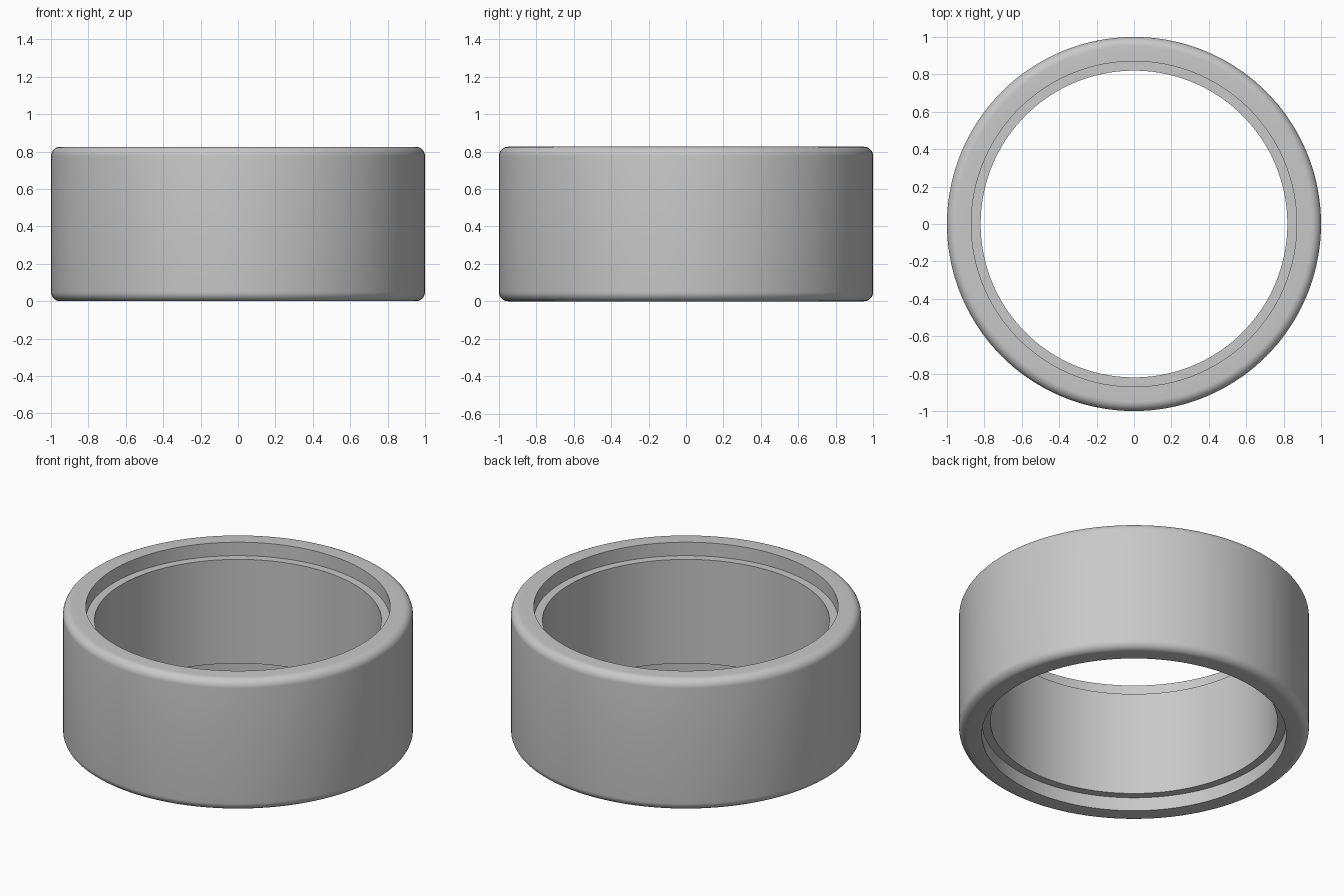
import bpy
import bmesh
import math

# Remove the default cube only
cube = bpy.data.objects.get("Cube")
if cube:
    bpy.data.objects.remove(cube, do_unlink=True)

HEIGHT = 0.826
OUTER = 1.0
BORE = 0.82
RECESS = 0.87
DEPTH = 0.085
FILLET = 0.05
STEPS = 8
SEGMENTS = 144


def fillet(z_centre, start):
    """Quarter-round profile points for an outer edge."""
    angles = [start + math.pi / 2 * i / STEPS for i in range(STEPS + 1)]
    return [(OUTER - FILLET + FILLET * math.cos(a), z_centre + FILLET * math.sin(a))
            for a in angles]


# Closed cross-section: rounded outside, stepped recess at both ends of the bore
profile = fillet(FILLET, -math.pi / 2) + fillet(HEIGHT - FILLET, 0)
profile += [(RECESS, HEIGHT), (RECESS, HEIGHT - DEPTH), (BORE, HEIGHT - DEPTH),
            (BORE, DEPTH), (RECESS, DEPTH), (RECESS, 0)]

# Sweep the cross-section around the vertical axis
bm = bmesh.new()
rings = []
for i in range(SEGMENTS):
    a = math.tau * i / SEGMENTS
    rings.append([bm.verts.new((r * math.cos(a), r * math.sin(a), z)) for r, z in profile])
for i, ring in enumerate(rings):
    following = rings[(i + 1) % SEGMENTS]
    for j in range(len(profile)):
        k = (j + 1) % len(profile)
        bm.faces.new((ring[j], following[j], following[k], ring[k]))
bmesh.ops.recalc_face_normals(bm, faces=bm.faces)

mesh = bpy.data.meshes.new("ring_body")
bm.to_mesh(mesh)
bm.free()
body = bpy.data.objects.new("ring_body", mesh)
bpy.context.collection.objects.link(body)

# Plain grey material
grey = bpy.data.materials.new("light_grey")
grey.use_nodes = True
colour = (0.58, 0.58, 0.58, 1.0)
grey.diffuse_color = colour
grey.node_tree.nodes["Principled BSDF"].inputs["Base Color"].default_value = colour
mesh.materials.append(grey)

# Smooth curves, crisp steps
bpy.ops.object.select_all(action="DESELECT")
body.select_set(True)
bpy.context.view_layer.objects.active = body
bpy.ops.object.shade_smooth_by_angle(angle=math.radians(30))
